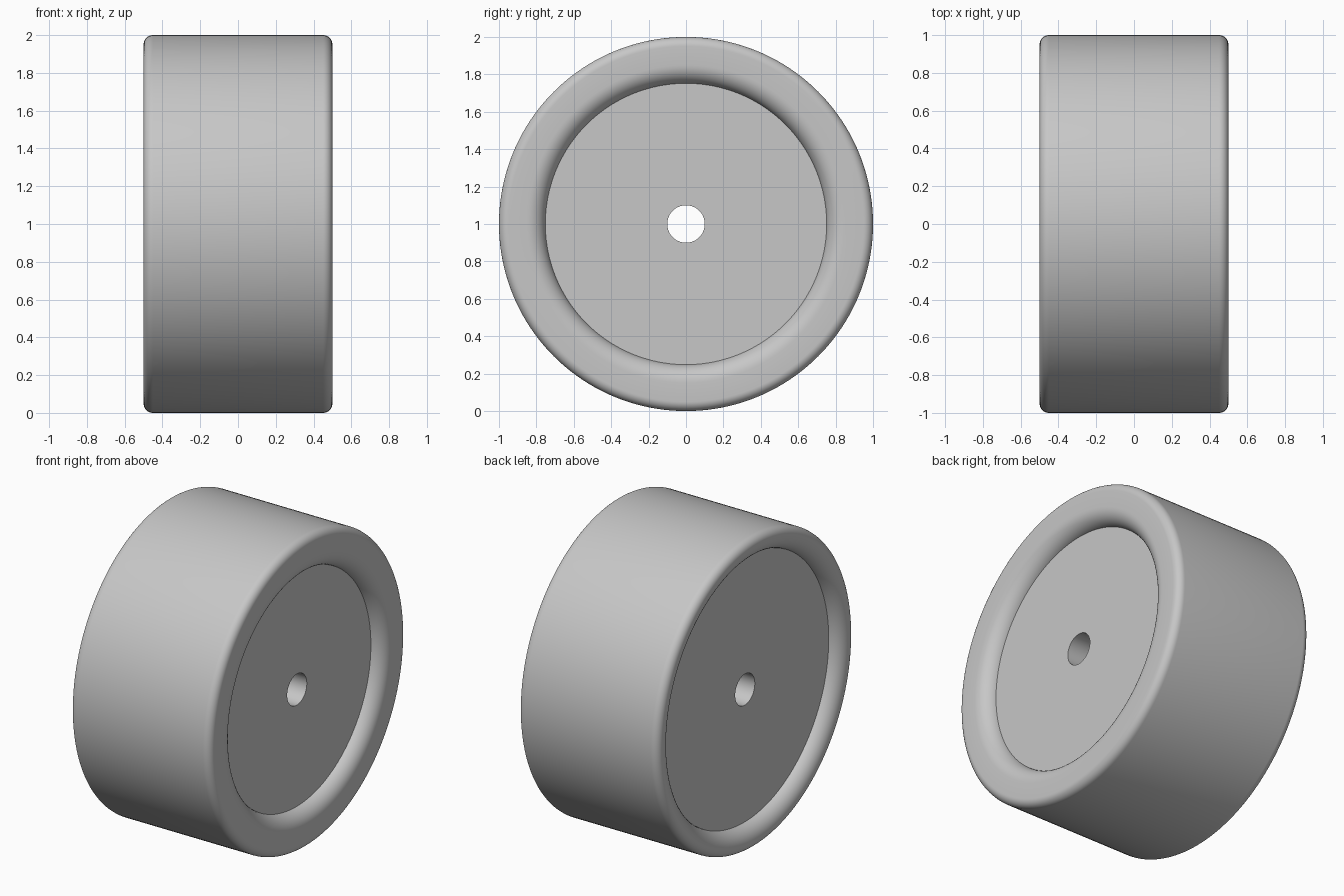
import bpy, bmesh
from math import sin, cos, pi, radians
from mathutils import Vector

if "Cube" in bpy.data.objects:
    bpy.data.objects.remove(bpy.data.objects["Cube"], do_unlink=True)

SEGMENTS = 160
HALF_WIDTH = 0.5
HUB_FACE = 0.42      # half width of the recessed hub
OUTER_R = 1.0
INNER_R = {1: 0.75, -1: 0.85}   # inner tyre radius on the +x and -x sides
LIP, SHOULDER = 0.1, 0.05       # rounding of the inner lip and outer shoulder

grey = bpy.data.materials.new("light_grey")
grey.use_nodes = True
colour = (0.57, 0.57, 0.57, 1)
grey.diffuse_color = colour
grey.node_tree.nodes["Principled BSDF"].inputs["Base Color"].default_value = colour


def arc(x, r, radius, start, end, steps=10):
    """Points (x, r) on an arc, angles in degrees measured from +x."""
    angles = [radians(start + (end - start) * i / steps) for i in range(steps + 1)]
    return [(x + radius * cos(a), r + radius * sin(a)) for a in angles]


def lathe(name, profile):
    """Revolve a closed (x, radius) profile about the wheel axis."""
    bm = bmesh.new()
    verts = [bm.verts.new((x, 0, r)) for x, r in profile]
    edges = [bm.edges.new((v, verts[i - 1])) for i, v in enumerate(verts)]
    bmesh.ops.spin(bm, geom=verts + edges, cent=(0, 0, 0), axis=(1, 0, 0),
                   angle=2 * pi, steps=SEGMENTS, use_merge=True)
    bmesh.ops.remove_doubles(bm, verts=bm.verts, dist=1e-5)
    bmesh.ops.recalc_face_normals(bm, faces=bm.faces)
    mesh = bpy.data.meshes.new(name)
    bm.to_mesh(mesh)
    bm.free()
    mesh.materials.append(grey)
    obj = bpy.data.objects.new(name, mesh)
    obj.location = Vector((0, 0, OUTER_R))
    bpy.context.collection.objects.link(obj)
    bpy.ops.object.select_all(action="DESELECT")
    obj.select_set(True)
    bpy.context.view_layer.objects.active = obj
    bpy.ops.object.shade_smooth_by_angle(angle=radians(35))
    return obj


# Tyre: inner lip, flat sidewall and rounded shoulder on each side
def tyre_side(side):
    lip = arc(HALF_WIDTH - LIP, INNER_R[side] + LIP, LIP, -90 - 90, -270)
    lip = [(2 * (HALF_WIDTH - LIP) - x, r) for x, r in lip]
    shoulder = arc(HALF_WIDTH - SHOULDER, OUTER_R - SHOULDER, SHOULDER, 0, 90)
    # the lip rises from the inner wall to the sidewall
    lip = [(HALF_WIDTH - LIP + LIP * sin(radians(9 * i)),
            INNER_R[side] + LIP - LIP * cos(radians(9 * i))) for i in range(11)]
    points = [(0, INNER_R[side])] + lip + shoulder
    # drop repeated points where lip and shoulder meet
    clean = [p for i, p in enumerate(points)
             if i == 0 or (Vector(p) - Vector(points[i - 1])).length > 1e-5]
    return [(side * x, r) for x, r in clean]


lathe("tyre", tyre_side(1) + tyre_side(-1)[::-1])

# Hub: stepped disc with an axle hole, seated slightly into the tyre
BORE, SEAT = 0.1, 0.002
lathe("hub", [(HUB_FACE, BORE), (HUB_FACE, INNER_R[1] + SEAT),
              (SEAT, INNER_R[1] + SEAT), (SEAT, INNER_R[-1] + SEAT),
              (-HUB_FACE, INNER_R[-1] + SEAT), (-HUB_FACE, BORE)])
